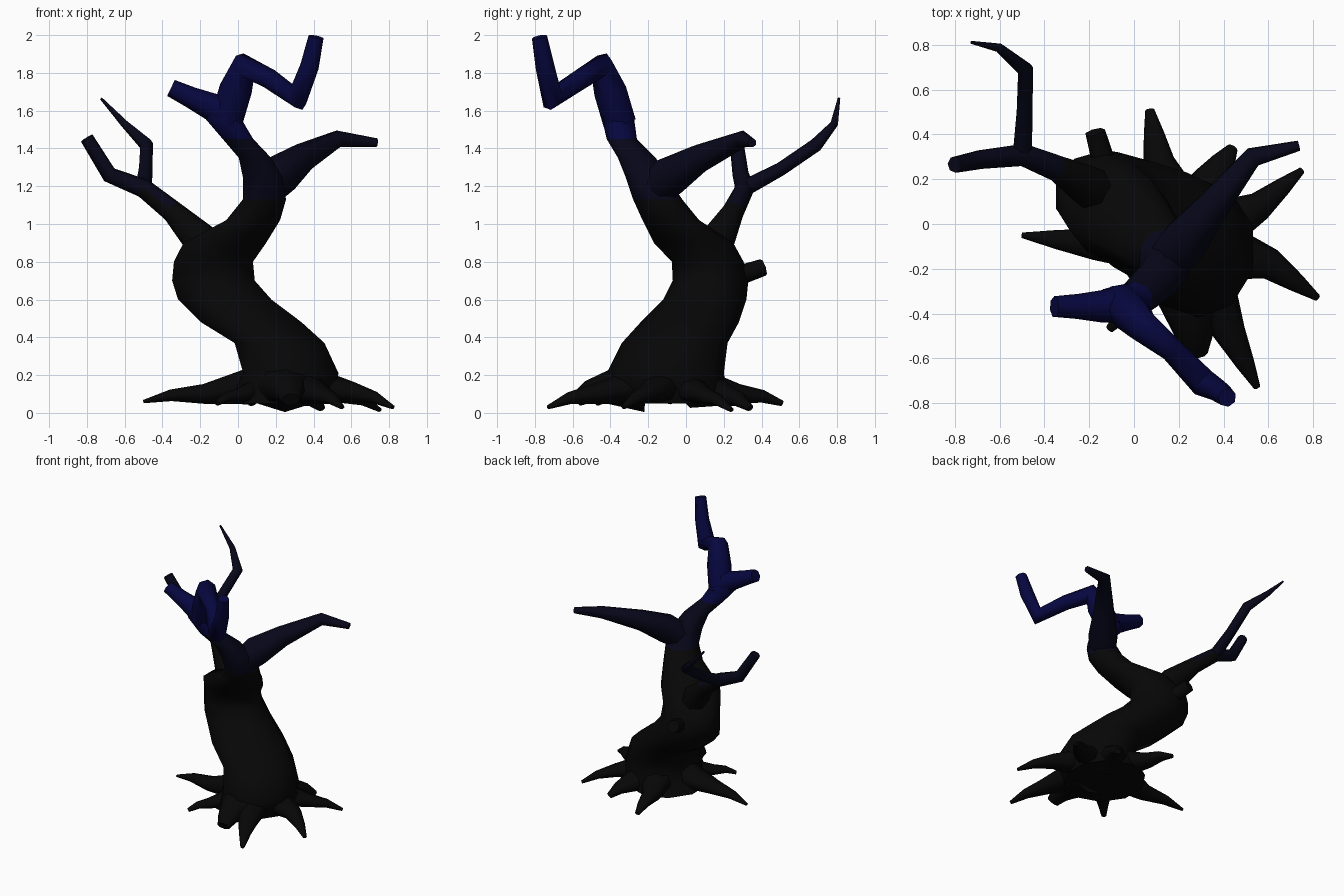
import bpy, bmesh, math
from mathutils import Vector

if "Cube" in bpy.data.objects:
    bpy.data.objects.remove(bpy.data.objects["Cube"])


def make_material(name, colour):
    mat = bpy.data.materials.new(name)
    mat.use_nodes = True
    rgba = (*colour, 1.0)
    mat.diffuse_color = rgba
    bsdf = mat.node_tree.nodes["Principled BSDF"]
    bsdf.inputs["Base Color"].default_value = rgba
    bsdf.inputs["Roughness"].default_value = 0.9
    return mat


MATERIALS = [make_material("black bark", (0.002, 0.002, 0.002)),
             make_material("dark navy bark", (0.002, 0.002, 0.01)),
             make_material("deep blue bark", (0.002, 0.002, 0.05))]


def bark_index(centre):
    """Bark turns navy up high, and blue in the front crown."""
    if centre.z > 1.45 and centre.y < -0.2:
        return 2
    return 1 if centre.z > 1.13 else 0


def loft(name, rings):
    """Bridge a list of vertex rings, cap both ends and colour by height."""
    bm = bmesh.new()
    loops = [[bm.verts.new(p) for p in ring] for ring in rings]
    n = len(loops[0])
    for low, high in zip(loops, loops[1:]):
        for i in range(n):
            j = (i + 1) % n
            bm.faces.new((low[i], low[j], high[j], high[i]))
    bm.faces.new(loops[0][::-1])
    bm.faces.new(loops[-1])
    bmesh.ops.recalc_face_normals(bm, faces=bm.faces)
    for face in bm.faces:
        face.material_index = bark_index(face.calc_center_median())
    mesh = bpy.data.meshes.new(name)
    bm.to_mesh(mesh)
    bm.free()
    for mat in MATERIALS:
        mesh.materials.append(mat)
    obj = bpy.data.objects.new(name, mesh)
    bpy.context.collection.objects.link(obj)
    bpy.ops.object.select_all(action="DESELECT")
    obj.select_set(True)
    bpy.context.view_layer.objects.active = obj
    bpy.ops.object.shade_smooth_by_angle(angle=math.radians(60))


def limb(name, path, sides=7, flat=1.0):
    """Tapered tube through (x, y, z, radius) points."""
    pts = [Vector(p[:3]) for p in path]
    dirs = [(b - a).normalized() for a, b in zip(pts, pts[1:])]
    rings, side, last = [], None, None
    for i, p in enumerate(pts):
        before, after = dirs[max(i - 1, 0)], dirs[min(i, len(dirs) - 1)]
        tangent = (before + after).normalized()
        if side is None:
            side = tangent.cross(Vector((0, 0, 1)))
        else:
            side = last.rotation_difference(tangent) @ side
        side.normalize()
        last = tangent
        up = side.cross(tangent).normalized()
        r = path[i][3]
        rings.append([p + side * (r * math.cos(a)) + up * (r * flat * math.sin(a))
                      for a in (math.tau * k / sides for k in range(sides))])
    loft(name, rings)


# Trunk: level oval rings as (z, centre x, centre y, radius x, radius y)
trunk = [
    (0.05, 0.21, -0.08, 0.29, 0.31), (0.12, 0.25, -0.09, 0.28, 0.31),
    (0.21, 0.28, -0.11, 0.265, 0.31), (0.37, 0.22, -0.06, 0.25, 0.28),
    (0.48, 0.07, 0.02, 0.28, 0.26), (0.60, -0.07, 0.10, 0.26, 0.22),
    (0.70, -0.13, 0.13, 0.23, 0.20), (0.80, -0.13, 0.115, 0.22, 0.19),
    (0.90, -0.07, 0.04, 0.23, 0.21), (1.02, 0.08, -0.08, 0.15, 0.15),
    (1.13, 0.14, -0.15, 0.12, 0.13), (1.25, 0.13, -0.21, 0.11, 0.11),
    (1.35, 0.09, -0.26, 0.09, 0.10), (1.45, 0.0, -0.34, 0.085, 0.08),
    (1.56, -0.08, -0.36, 0.10, 0.085), (1.65, -0.08, -0.37, 0.09, 0.06),
]
SIDES = 10
loft("trunk", [[(cx + rx * math.cos(a), cy + ry * math.sin(a), z)
                for a in (math.tau * (k + 0.5) / SIDES for k in range(SIDES))]
               for z, cx, cy, rx, ry in trunk])

# Crown: crooked upper branch and a short stub
limb("crown_branch", [(-0.06, -0.35, 1.54, 0.09), (-0.01, -0.40, 1.71, 0.09),
                      (0.035, -0.45, 1.835, 0.075), (0.17, -0.56, 1.765, 0.055),
                      (0.315, -0.71, 1.665, 0.066), (0.38, -0.745, 1.83, 0.052),
                      (0.415, -0.775, 1.99, 0.042)])
limb("crown_stub", [(-0.02, -0.36, 1.57, 0.09), (-0.14, -0.37, 1.62, 0.075),
                    (-0.25, -0.37, 1.67, 0.058), (-0.355, -0.37, 1.72, 0.048)])

# Long side branches
limb("left_branch", [(0.12, -0.20, 1.15, 0.09), (0.22, -0.08, 1.26, 0.11),
                     (0.34, 0.07, 1.35, 0.078), (0.53, 0.30, 1.45, 0.046),
                     (0.735, 0.35, 1.43, 0.024)])
limb("right_branch", [(-0.13, 0.11, 0.76, 0.12), (-0.21, 0.17, 0.93, 0.095),
                      (-0.35, 0.25, 1.07, 0.06), (-0.50, 0.31, 1.19, 0.052),
                      (-0.68, 0.29, 1.26, 0.044), (-0.80, 0.265, 1.455, 0.037)])
limb("right_twig", [(-0.50, 0.31, 1.19, 0.045), (-0.49, 0.50, 1.29, 0.037),
                    (-0.485, 0.69, 1.42, 0.037), (-0.60, 0.785, 1.53, 0.021),
                    (-0.725, 0.81, 1.665, 0.007)])
limb("back_knot", [(-0.13, 0.22, 0.71, 0.07), (-0.15, 0.32, 0.74, 0.052),
                   (-0.175, 0.41, 0.77, 0.047)])

# Roots: knee, tip, knee radius and tip radius of each
roots = {
    "right": ((-0.18, -0.09, 0.10), (-0.50, -0.05, 0.06), 0.07, 0.012),
    "front_right": ((0.0, -0.35, 0.09), (-0.11, -0.47, 0.05), 0.05, 0.018),
    "front": ((0.26, -0.43, 0.13), (0.28, -0.58, 0.07), 0.11, 0.05),
    "front_left": ((0.43, -0.49, 0.10), (0.55, -0.73, 0.03), 0.07, 0.015),
    "left": ((0.61, -0.18, 0.11), (0.82, -0.33, 0.03), 0.07, 0.015),
    "back_left": ((0.56, 0.08, 0.10), (0.75, 0.24, 0.015), 0.065, 0.015),
    "back_inner": ((0.35, 0.20, 0.10), (0.44, 0.34, 0.025), 0.085, 0.025),
    "back": ((0.11, 0.28, 0.10), (0.07, 0.51, 0.05), 0.07, 0.02),
}
hub = Vector((0.24, -0.08, 0.17))
for name, (knee, tip, r, tip_r) in roots.items():
    knee, tip = Vector(knee), Vector(tip)
    start = hub.lerp(knee, 0.45)
    shin = knee.lerp(tip, 0.55) + Vector((0, 0, 0.015))
    limb(name + "_root", [(*start, r * 1.8), (*knee, r),
                          (*shin, (r + tip_r) * 0.5), (*tip, tip_r)],
         sides=8, flat=0.75)
